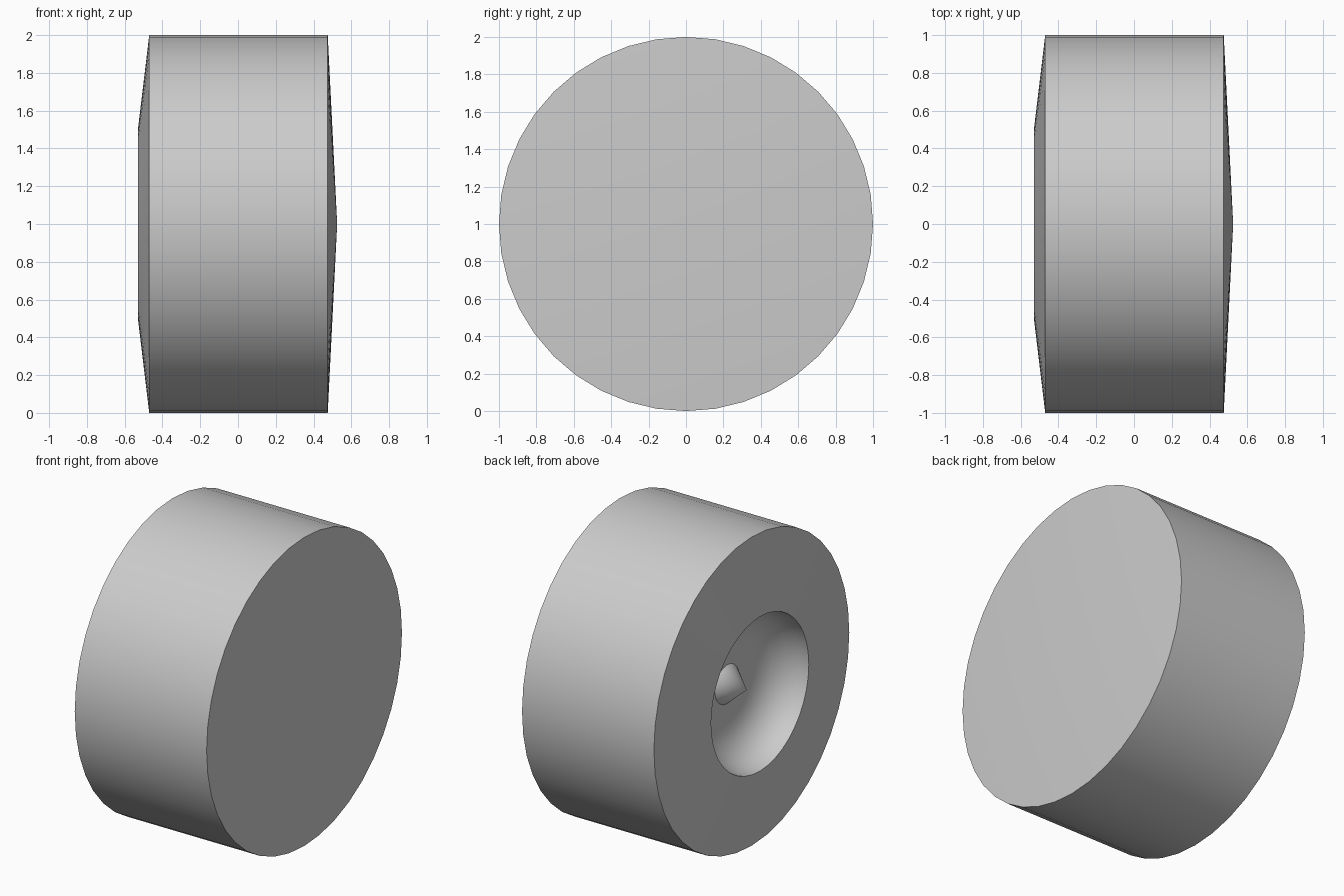
import bpy, bmesh, math

if "Cube" in bpy.data.objects:
    bpy.data.objects.remove(bpy.data.objects["Cube"])

SIDES = 40
# (x, radius) from the cap tip, over the rim, into the dished hub, to the centre cone
profile = [
    (0.525, 0), (0.475, 1), (-0.47, 1), (-0.53, 0.5),
    (-0.47, 0.49), (-0.40, 0.455), (-0.34, 0.39), (-0.305, 0.31),
    (-0.295, 0.22), (-0.295, 0.125), (-0.435, 0),
]


def lathe(name, points, centre_z):
    bm = bmesh.new()
    rings = []
    for x, r in points:
        if r == 0:
            rings.append([bm.verts.new((x, 0, centre_z))] * SIDES)
        else:
            rings.append([bm.verts.new((x, r * math.cos(a), centre_z + r * math.sin(a)))
                          for a in (2 * math.pi * i / SIDES for i in range(SIDES))])
    for a, b in zip(rings, rings[1:]):
        for i in range(SIDES):
            j = (i + 1) % SIDES
            corners = list(dict.fromkeys((a[i], a[j], b[j], b[i])))
            bm.faces.new(corners)
    bmesh.ops.recalc_face_normals(bm, faces=bm.faces[:])
    mesh = bpy.data.meshes.new(name)
    bm.to_mesh(mesh)
    bm.free()
    obj = bpy.data.objects.new(name, mesh)
    bpy.context.collection.objects.link(obj)
    return obj


# Wheel: drum, shallow outer cone, recessed hub and spike in one turned solid
wheel = lathe("wheel", profile, 1.0)
bpy.context.view_layer.objects.active = wheel
wheel.select_set(True)
bpy.ops.object.shade_smooth_by_angle(angle=math.radians(35))
